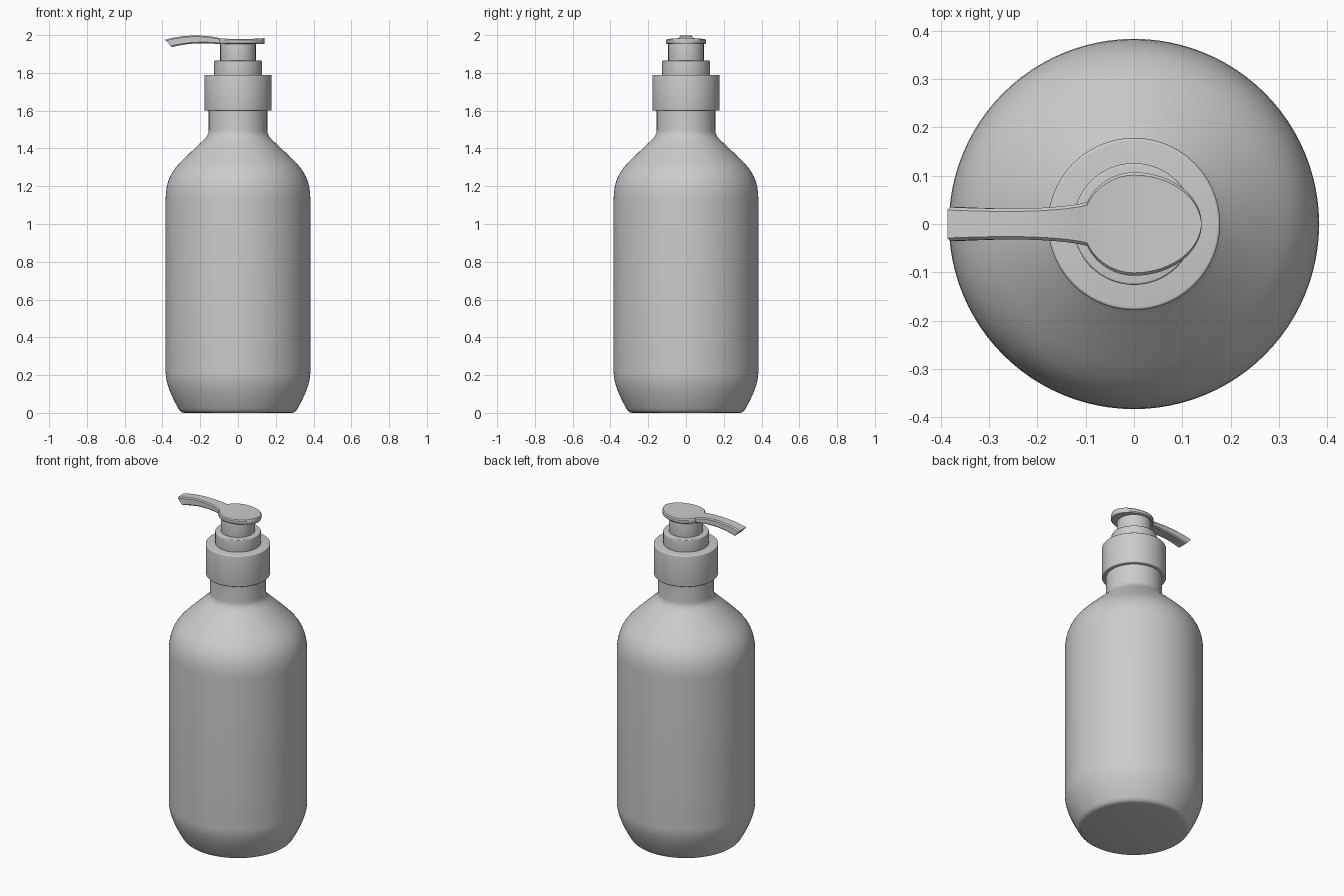
import bpy, bmesh
from math import pi, sin, cos, sqrt
from mathutils import Vector
from mathutils.geometry import interpolate_bezier

if "Cube" in bpy.data.objects:
    bpy.data.objects.remove(bpy.data.objects["Cube"])


def finish(bm, name, angle):
    bmesh.ops.remove_doubles(bm, verts=bm.verts, dist=1e-5)
    bmesh.ops.recalc_face_normals(bm, faces=bm.faces)
    me = bpy.data.meshes.new(name)
    bm.to_mesh(me)
    bm.free()
    ob = bpy.data.objects.new(name, me)
    bpy.context.collection.objects.link(ob)
    bpy.ops.object.select_all(action='DESELECT')
    ob.select_set(True)
    bpy.context.view_layer.objects.active = ob
    bpy.ops.object.shade_smooth_by_angle(angle=angle)
    return ob


def lathe(name, profile, segments=96):
    """Revolve (radius, z) points around z, with capped ends."""
    bm = bmesh.new()
    rings = [[bm.verts.new((r * cos(2 * pi * i / segments), r * sin(2 * pi * i / segments), z))
              for i in range(segments)] for r, z in profile]
    for a, b in zip(rings, rings[1:]):
        for i in range(segments):
            j = (i + 1) % segments
            bm.faces.new((a[i], a[j], b[j], b[i]))
    bm.faces.new(rings[0])
    bm.faces.new(rings[-1])
    return finish(bm, name, pi / 6)


def curve(p0, h0, h1, p1, n=12):
    pts = interpolate_bezier(*[Vector((r, z, 0)) for r, z in (p0, h0, h1, p1)], n)
    return [(p.x, p.y) for p in pts]


def rounded_disc(name, r, z0, z1, b):
    arc = [(b * sin(t * pi / 8), b * (1 - cos(t * pi / 8))) for t in range(5)]
    low = [(r - b + s, z0 + c) for s, c in arc]
    high = [(r - b + s, z1 - c) for s, c in reversed(arc)]
    return lathe(name, low + high)


# bottle: tapered foot, straight wall, sloping shoulder and neck
foot = [(0.285, 0), (0.298, 0.003), (0.308, 0.011)] + curve(
    (0.315, 0.022), (0.345, 0.075), (0.383, 0.15), (0.383, 0.215))
shoulder = curve((0.383, 1.13), (0.383, 1.27), (0.32, 1.31), (0.245, 1.385))
throat = curve((0.19, 1.437), (0.17, 1.456), (0.155, 1.472), (0.155, 1.495), 7)
lathe("bottle", foot + shoulder + throat + [(0.155, 1.61)])

# pump collar, ring and stem
rounded_disc("collar", 0.178, 1.60, 1.79, 0.006)
rounded_disc("collar_ring", 0.126, 1.78, 1.865, 0.005)
rounded_disc("pump_stem", 0.094, 1.85, 1.96, 0.002)

# pump head stations: x at top, x at bottom, half width, top z, bottom z
stations = []
for i in range(21):
    x = 0.14 * cos(pi / 2 * i / 20)
    w = max(0.107 * sqrt(max(0, 1 - (x / 0.14) ** 2)), 0.003)
    stations.append((x, x, w, 1.979 + 0.005 * (x / 0.14) ** 2, 1.952))
for i in range(1, 15):
    x = -0.107 * sin(1.135 * i / 14)
    stations.append((x, x, sqrt(0.107 ** 2 - x * x), 1.979 + 0.5 * x * x, 1.952))

# spout: two bezier spans for the top and bottom arch
top = curve((-0.097, 1.984), (-0.16, 1.999), (-0.27, 2.008), (-0.386, 1.976), 17)
low = curve((-0.097, 1.952), (-0.16, 1.958), (-0.25, 1.963), (-0.35, 1.936), 17)
for i in range(1, 17):
    t = i / 16
    w = 0.030 + 0.015 * (1 - t) ** 3 + 0.005 * t ** 3
    stations.append((top[i][0], low[i][0], w, top[i][1], low[i][1]))

bm = bmesh.new()
rings = []
for xt, xb, w, zt, zb in stations:
    b = min(0.006, w * 0.6)
    section = [(-w + b, 0), (-w, b), (-w, zt - zb - b), (-w + b, zt - zb),
               (w - b, zt - zb), (w, zt - zb - b), (w, b), (w - b, 0)]
    rings.append([bm.verts.new((xb + (xt - xb) * h / (zt - zb), y, zb + h)) for y, h in section])
for a, c in zip(rings, rings[1:]):
    for i in range(8):
        j = (i + 1) % 8
        bm.faces.new((a[i], a[j], c[j], c[i]))
bm.faces.new(rings[0])
bm.faces.new(rings[-1])
finish(bm, "pump_head_spout", pi / 5)
